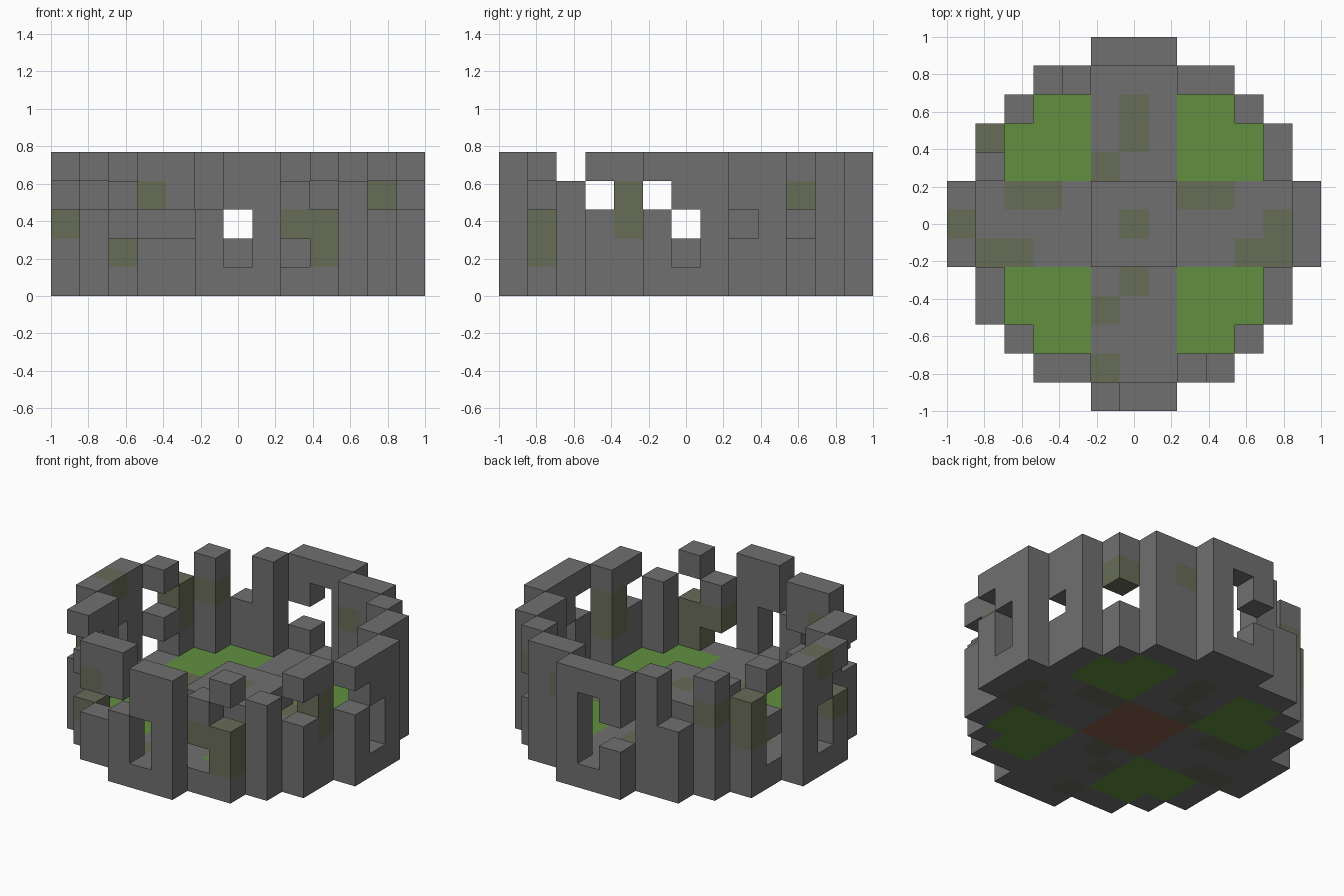
import bpy, bmesh
from mathutils import Vector

cube = bpy.data.objects.get("Cube")
if cube:
    bpy.data.objects.remove(cube)

U = 2 / 13  # block size


def material(name, rgb):
    m = bpy.data.materials.new(name)
    m.use_nodes = True
    m.diffuse_color = (*rgb, 1)
    m.node_tree.nodes["Principled BSDF"].inputs["Base Color"].default_value = (*rgb, 1)
    return m


STONE, MOSS, GRASS, DIRT = range(4)
MATS = [
    material("grey stone", (0.16, 0.16, 0.16)),
    material("mossy stone", (0.137, 0.15, 0.095)),
    material("green grass", (0.122, 0.275, 0.051)),
    material("brown dirt", (0.24, 0.112, 0.069)),
]

# Ring of wall columns, from one quadrant mirrored to all four
QUADRANT = [(0, 6), (1, 6), (2, 5), (3, 5), (4, 4), (5, 3), (5, 2), (6, 1), (6, 0)]
RING = {(sx * x, sy * y) for x, y in QUADRANT for sx in (1, -1) for sy in (1, -1)}

# Ruined layers missing from each column (layer 0 is the foundation)
GAPS = {
    (-1, -6): "34", (0, -6): "12", (-3, -5): "2", (-2, -5): "2",
    (2, -5): "14", (3, -5): "3", (-4, -4): "24", (4, -4): "4",
    (-5, -3): "3", (5, -3): "3", (-6, -1): "3", (6, -1): "3",
    (-6, 0): "12", (6, 0): "12", (-5, 2): "13", (5, 2): "2",
    (-5, 3): "4", (4, 4): "2", (-3, 5): "34", (-1, 6): "2", (0, 6): "123",
}

# Mossy layers of wall columns, and mossy paving
WALL_MOSS = {
    (-4, -4): "1", (-3, -5): "3", (2, -5): "2", (3, -5): "12", (5, -2): "23",
    (-6, -1): "2", (-6, 0): "4", (-5, 3): "23", (-4, 4): "3", (4, 4): "3", (2, 5): "3",
}
FLOOR_MOSS = {
    (0, 4), (0, 3), (-1, 2), (-4, 1), (-3, 1), (2, 1), (3, 1), (5, 0), (4, -1),
    (5, -1), (0, -2), (-1, -3), (-1, -5), (-5, -1), (-4, -1),
}

parts = {"ruined_wall": {}, "paved_cross": {}, "garden_beds": {},
         "plinth_base": {}, "centre_plinth": {}}

# Wall columns
for x, y in RING:
    for z in range(5):
        if str(z) not in GAPS.get((x, y), ""):
            mossy = str(z) in WALL_MOSS.get((x, y), "")
            parts["ruined_wall"][x, y, z] = MOSS if mossy else STONE

# Floor inside the ring: crossing paths, four beds and a raised centre
for x in range(-5, 6):
    for y in range(-5, 6):
        if abs(x) <= 1 and abs(y) <= 1:
            parts["plinth_base"][x, y, 0] = DIRT
            parts["centre_plinth"][x, y, 1] = MOSS if x == y == 0 else STONE
        elif abs(x) <= 1 or abs(y) <= 1:
            parts["paved_cross"][x, y, 0] = MOSS if (x, y) in FLOOR_MOSS else STONE
        elif max(abs(x), abs(y)) <= 4 and (x, y) not in RING:
            parts["garden_beds"][x, y, 0] = GRASS

SOLID = {c for blocks in parts.values() for c in blocks}
AXES = [Vector(a) for a in ((1, 0, 0), (0, 1, 0), (0, 0, 1))]


def build(name, blocks):
    """Make one mesh from blocks, keeping only exposed sides."""
    bm = bmesh.new()
    for cell, mat in blocks.items():
        centre = Vector(cell) + Vector((0, 0, 0.5))
        for a in range(3):
            for s in (1, -1):
                n = AXES[a] * s
                if tuple(int(v) for v in Vector(cell) + n) in SOLID:
                    continue
                u, v = AXES[(a + 1) % 3], AXES[(a + 2) % 3] * s
                corners = [(-1, -1), (1, -1), (1, 1), (-1, 1)]
                face = bm.faces.new([bm.verts.new((centre + (n + u * p + v * q) / 2) * U)
                                     for p, q in corners])
                face.material_index = mat
    bmesh.ops.remove_doubles(bm, verts=bm.verts, dist=0.001)
    mesh = bpy.data.meshes.new(name)
    bm.to_mesh(mesh)
    bm.free()
    for m in MATS:
        mesh.materials.append(m)
    bpy.context.collection.objects.link(bpy.data.objects.new(name, mesh))


for name, blocks in parts.items():
    build(name, blocks)
